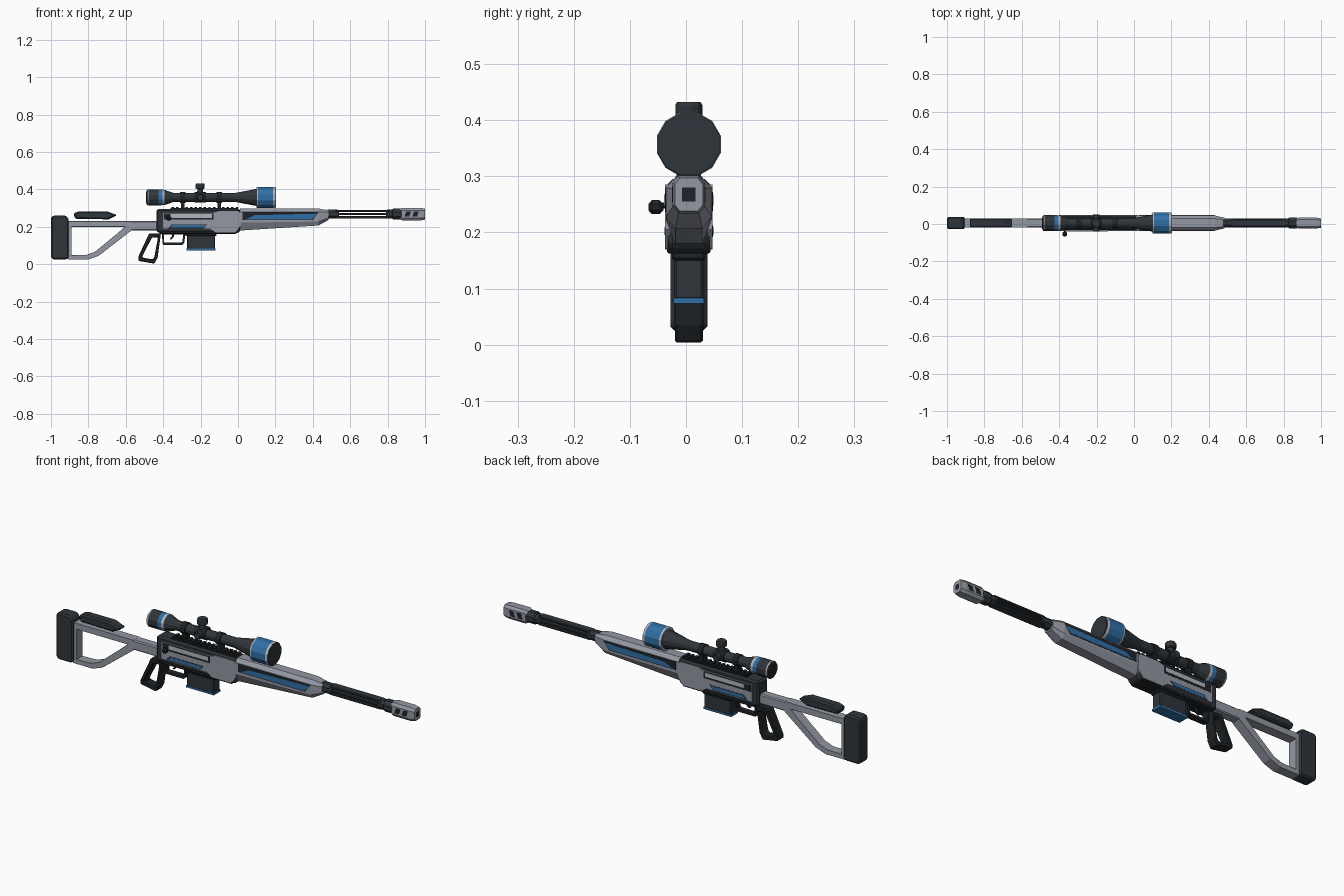
import bpy, bmesh, math
from mathutils import Matrix, Vector

cube = bpy.data.objects.get("Cube")
if cube:
    bpy.data.objects.remove(cube)

YC = 0.005      # centre plane of the model
SCOPE_Z = 0.357
BORE_Z = 0.268


def material(name, r, g, b):
    m = bpy.data.materials.new(name)
    m.use_nodes = True
    m.diffuse_color = (r, g, b, 1)
    m.node_tree.nodes["Principled BSDF"].inputs["Base Color"].default_value = (r, g, b, 1)
    return m


GREY = material("metal grey", 0.29, 0.31, 0.36)
PALE = material("pale grey", 0.45, 0.47, 0.51)
DARK = material("dark slate", 0.028, 0.036, 0.043)
BLACK = material("near black", 0.014, 0.017, 0.02)
BLUE = material("blue", 0.03, 0.16, 0.38)


def finish(name, bm, mats, bevel=0):
    bmesh.ops.recalc_face_normals(bm, faces=bm.faces)
    me = bpy.data.meshes.new(name)
    bm.to_mesh(me)
    bm.free()
    ob = bpy.data.objects.new(name, me)
    bpy.context.collection.objects.link(ob)
    for m in mats:
        me.materials.append(m)
    if bevel:
        mod = ob.modifiers.new("chamfer", 'BEVEL')
        mod.width, mod.segments = bevel, 1
        mod.limit_method, mod.angle_limit = 'ANGLE', math.radians(40)
    return ob


def add_slab(bm, pts, y0, y1):
    a, b = [[bm.verts.new((x, y, z)) for x, z in pts] for y in (y0, y1)]
    bm.faces.new(a)
    bm.faces.new(b)
    for i in range(len(pts)):
        j = (i + 1) % len(pts)
        bm.faces.new((a[i], a[j], b[j], b[i]))


def prism(name, pts, half, mat, bevel=0):
    """Side outline extruded across the centre plane."""
    bm = bmesh.new()
    add_slab(bm, pts, YC - half, YC + half)
    return finish(name, bm, [mat], bevel)


def rect(x0, x1, z0, z1):
    return [(x0, z0), (x1, z0), (x1, z1), (x0, z1)]


def plates(name, pts, y, mat, thick=0.006):
    """Matching thin plates on both sides; y is the outer distance."""
    bm = bmesh.new()
    for s in (-1, 1):
        add_slab(bm, pts, YC + s * (y - thick), YC + s * y)
    return finish(name, bm, [mat])


def frame(name, outer, inner, half, mat, bevel=0):
    """Open frame between two outlines with equal point counts."""
    bm = bmesh.new()
    n = len(outer)
    rings = [[bm.verts.new((x, YC + s * half, z)) for x, z in loop]
             for loop, s in ((outer, -1), (outer, 1), (inner, 1), (inner, -1))]
    for k in range(4):
        a, b = rings[k], rings[(k + 1) % 4]
        for i in range(n):
            j = (i + 1) % n
            bm.faces.new((a[i], a[j], b[j], b[i]))
    return finish(name, bm, [mat], bevel)


def loft(name, sections, mat):
    """Eight-sided sections: x, half width, end half width, four heights."""
    bm = bmesh.new()
    rings = []
    for x, w, e, z0, z1, z2, z3 in sections:
        side = [(e, z0), (w, z1), (w, z2), (e, z3)]
        loop = side + [(-y, z) for y, z in reversed(side)]
        rings.append([bm.verts.new((x, YC + y, z)) for y, z in loop])
    for a, b in zip(rings, rings[1:]):
        for i in range(8):
            j = (i + 1) % 8
            bm.faces.new((a[i], a[j], b[j], b[i]))
    bm.faces.new(rings[0])
    bm.faces.new(rings[-1])
    return finish(name, bm, [mat])


def lathe(name, profile, mats, centre, axis='X', sides=12, bands=()):
    """Turned part; bands colour each step of the profile."""
    bm = bmesh.new()
    rings = []
    for t, r in profile:
        angles = [2 * math.pi * (i + 0.5) / sides for i in range(sides)]
        rings.append([bm.verts.new((t, r * math.cos(a), r * math.sin(a))) for a in angles])
    for k, (a, b) in enumerate(zip(rings, rings[1:])):
        for i in range(sides):
            j = (i + 1) % sides
            f = bm.faces.new((a[i], a[j], b[j], b[i]))
            f.material_index = bands[k] if bands else 0
    bm.faces.new(rings[0])
    bm.faces.new(rings[-1])
    turn = {'X': Matrix(), 'Y': Matrix.Rotation(math.pi / 2, 4, 'Z'),
            'Z': Matrix.Rotation(-math.pi / 2, 4, 'Y')}[axis]
    bmesh.ops.transform(bm, matrix=Matrix.Translation(Vector(centre)) @ turn, verts=bm.verts)
    return finish(name, bm, mats)


# Stock
prism("butt_pad", [(-1, 0.035), (-0.99, 0.025), (-0.915, 0.025), (-0.905, 0.035),
                   (-0.905, 0.24), (-0.92, 0.26), (-0.99, 0.26), (-1, 0.25)], 0.033, DARK, 0.008)
frame("stock_frame",
      [(-0.91, 0.025), (-0.8, 0.025), (-0.745, 0.045), (-0.57, 0.18), (-0.57, 0.23), (-0.91, 0.23)],
      [(-0.89, 0.048), (-0.81, 0.05), (-0.765, 0.066), (-0.645, 0.165), (-0.605, 0.2), (-0.89, 0.2)],
      0.024, GREY, 0.005)
prism("stock_bar", rect(-0.575, -0.42, 0.18, 0.23), 0.024, GREY, 0.005)
prism("cheek_rest", [(-0.87, 0.242), (-0.69, 0.24), (-0.645, 0.262), (-0.7, 0.283),
                     (-0.85, 0.283), (-0.88, 0.272)], 0.025, DARK, 0.007)

# Receiver
prism("receiver_core", [(-0.435, 0.17), (0, 0.165), (0.012, 0.18), (0.012, 0.295), (-0.435, 0.295)],
      0.037, DARK, 0.008)
prism("receiver_base", rect(-0.42, -0.01, 0.162, 0.18), 0.039, BLACK, 0.004)
plates("receiver_shell", [(-0.402, 0.19), (-0.15, 0.19), (-0.12, 0.17), (-0.015, 0.17), (0.015, 0.205),
                          (0.015, 0.275), (0, 0.285), (-0.1, 0.285), (-0.13, 0.275), (-0.402, 0.275)],
       0.042, GREY, 0.009)
plates("bolt_slot", rect(-0.395, -0.13, 0.238, 0.272), 0.0428, BLACK)
plates("bolt_cover", rect(-0.36, -0.14, 0.248, 0.268), 0.044, PALE)
plates("receiver_stripe_edge", [(-0.375, 0.192), (-0.185, 0.192), (-0.165, 0.213), (-0.355, 0.213)],
       0.0428, BLACK)
plates("receiver_stripe", [(-0.365, 0.195), (-0.188, 0.195), (-0.172, 0.21), (-0.35, 0.21)], 0.0436, BLUE)
lathe("bolt_handle", [(-0.045, 0.006), (0, 0.006)], [BLACK], (-0.37, -0.01, 0.248), 'Y', 8)
lathe("bolt_knob", [(-0.014, 0.006), (-0.008, 0.0135), (0.006, 0.0135), (0.013, 0.006)],
      [BLACK], (-0.37, -0.053, 0.245), 'Y', 8)

# Top rail with teeth
prism("rail_base", rect(-0.36, 0, 0.29, 0.3), 0.024, BLACK)
rail = bmesh.new()
for i in range(15):
    x = -0.355 + i * 0.0245
    add_slab(rail, rect(x, x + 0.013, 0.299, 0.307), YC - 0.022, YC + 0.022)
finish("rail_teeth", rail, [BLACK])

# Handguard
loft("handguard", [(0.01, 0.041, 0.024, 0.18, 0.222, 0.28, 0.298),
                   (0.43, 0.041, 0.024, 0.207, 0.228, 0.28, 0.298),
                   (0.485, 0.028, 0.018, 0.237, 0.247, 0.278, 0.288)], GREY)
plates("handguard_stripe_edge", [(0.025, 0.236), (0.4, 0.236), (0.43, 0.278), (0.025, 0.278)], 0.0418, BLACK)
plates("handguard_stripe", [(0.04, 0.24), (0.396, 0.24), (0.418, 0.262), (0.418, 0.27), (0.09, 0.262)],
       0.0428, BLUE)

# Barrel made from three stacked bars between two collars
lathe("barrel_collar_rear", [(0.475, 0.027), (0.53, 0.026), (0.54, 0.023)], [DARK],
      (0, YC, BORE_Z), sides=8)
for label, z0, z1, half in (("lower", 0.245, 0.2575, 0.02), ("middle", 0.2635, 0.2735, 0.024),
                            ("upper", 0.2795, 0.291, 0.02)):
    prism("barrel_bar_" + label, rect(0.52, 0.81, z0, z1), half, DARK, 0.003)
lathe("barrel_collar_front", [(0.79, 0.023), (0.8, 0.026), (0.825, 0.026), (0.83, 0.031),
                              (0.87, 0.031), (0.88, 0.026)], [DARK], (0, YC, BORE_Z), sides=8)

# Muzzle brake
loft("muzzle_brake", [(0.868, 0.024, 0.015, 0.239, 0.25, 0.286, 0.297),
                      (0.88, 0.029, 0.019, 0.234, 0.247, 0.288, 0.301),
                      (0.975, 0.029, 0.019, 0.234, 0.247, 0.288, 0.301),
                      (1, 0.025, 0.016, 0.238, 0.249, 0.286, 0.297)], GREY)
for i, x in enumerate((0.89, 0.932)):
    plates("muzzle_slot_%d" % (i + 1), [(x, 0.254), (x + 0.025, 0.254), (x + 0.035, 0.282), (x + 0.01, 0.282)],
           0.0296, BLACK, 0.004)
prism("muzzle_bore", rect(0.995, 1.0006, 0.255, 0.28), 0.012, BLACK)

# Scope: body with coloured bands
lathe("scope_body",
      [(-0.49, 0.036), (-0.485, 0.043), (-0.478, 0.044), (-0.425, 0.044), (-0.405, 0.043),
       (-0.392, 0.042), (-0.345, 0.025), (-0.015, 0.025), (0.098, 0.047), (0.098, 0.057),
       (0.108, 0.059), (0.188, 0.059), (0.2, 0.057)],
      [DARK, BLUE, PALE], (0, YC, SCOPE_Z),
      bands=(0, 2, 0, 1, 2, 0, 0, 0, 2, 2, 1, 2))
lathe("scope_front_lens", [(0.198, 0.054), (0.202, 0.054)], [DARK], (0, YC, SCOPE_Z))
lathe("scope_eye_lens", [(-0.492, 0.032), (-0.488, 0.032)], [BLACK], (0, YC, SCOPE_Z))
lathe("turret_block", [(-0.232, 0.029), (-0.172, 0.029)], [BLACK], (0, YC, SCOPE_Z))
lathe("top_turret", [(0, 0.018), (0.045, 0.016), (0.048, 0.025), (0.07, 0.025), (0.075, 0.022)],
      [DARK], (-0.202, YC, SCOPE_Z))
top_turret = bpy.data.objects["top_turret"]
top_turret.data.transform(Matrix.Translation((-0.202, YC, SCOPE_Z)) @ Matrix.Rotation(-math.pi / 2, 4, 'Y')
                          @ Matrix.Translation((0.202, -YC, -SCOPE_Z)))
lathe("side_turret", [(-0.046, 0.016), (-0.042, 0.019), (0.042, 0.019), (0.046, 0.016)],
      [DARK], (-0.202, YC, SCOPE_Z), 'Y')
for label, x in (("rear", -0.295), ("front", -0.1)):
    lathe("scope_ring_" + label, [(x - 0.014, 0.03), (x + 0.014, 0.03)], [BLACK], (0, YC, SCOPE_Z))
    prism("scope_mount_" + label, rect(x - 0.01, x + 0.01, 0.3, 0.34), 0.018, BLACK)

# Grip, trigger and magazine
frame("pistol_grip", [(-0.475, 0.165), (-0.412, 0.165), (-0.43, 0.035), (-0.447, 0.003),
                      (-0.533, 0.018), (-0.533, 0.04)],
      [(-0.46, 0.143), (-0.428, 0.143), (-0.447, 0.04), (-0.455, 0.026),
       (-0.51, 0.035), (-0.51, 0.045)], 0.025, BLACK, 0.004)
frame("trigger_guard", [(-0.408, 0.168), (-0.28, 0.168), (-0.288, 0.112), (-0.298, 0.104), (-0.402, 0.104)],
      [(-0.396, 0.16), (-0.292, 0.16), (-0.298, 0.12), (-0.304, 0.115), (-0.396, 0.115)], 0.015, BLACK)
prism("trigger", [(-0.352, 0.165), (-0.338, 0.165), (-0.344, 0.145), (-0.358, 0.132), (-0.366, 0.134),
                  (-0.354, 0.148)], 0.006, BLACK)
prism("magazine_well", rect(-0.28, -0.115, 0.15, 0.17), 0.03, BLACK, 0.004)
prism("magazine", rect(-0.272, -0.122, 0.08, 0.16), 0.026, DARK, 0.004)
prism("magazine_base", rect(-0.275, -0.12, 0.073, 0.083), 0.027, BLUE)
